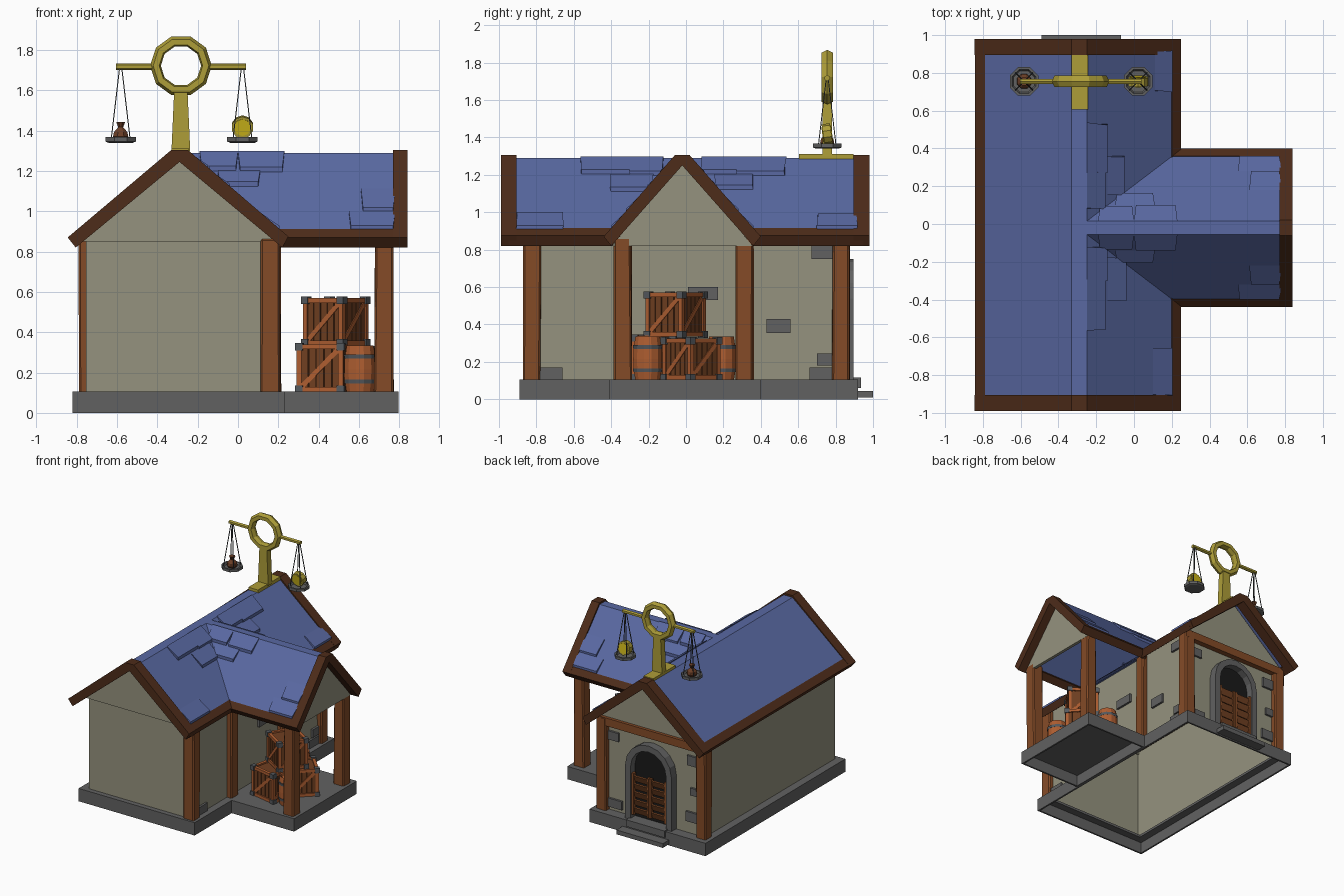
import bpy, bmesh, random
from math import sin, cos, pi, radians
from mathutils import Matrix, Vector

if "Cube" in bpy.data.objects:
    bpy.data.objects.remove(bpy.data.objects["Cube"])

random.seed(4)

def material(name, rgb):
    m = bpy.data.materials.new(name)
    m.diffuse_color = (*rgb, 1)
    m.use_nodes = True
    m.node_tree.nodes["Principled BSDF"].inputs["Base Color"].default_value = m.diffuse_color
    return m

BLUE = material("roof_blue", (.10, .14, .36))
WALL = material("plaster", (.30, .29, .21))
WOOD = material("post_wood", (.23, .07, .02))
DARK = material("dark_wood", (.075, .025, .01))
GOLD = material("gold", (.42, .34, .04))
COIN = material("bright_gold", (.60, .46, .01))
STONE = material("stone", (.12, .12, .12))
IRON = material("iron", (.09, .10, .11))
CRATE = material("crate_wood", (.42, .11, .03))
PLANK = material("plank_wood", (.16, .05, .015))
BLACK = material("doorway_dark", (.01, .01, .01))
SACK = material("sack_cloth", (.15, .05, .02))

def finish(name, bm, mat, fix=True):
    if fix:
        bmesh.ops.recalc_face_normals(bm, faces=bm.faces)
    me = bpy.data.meshes.new(name)
    bm.to_mesh(me)
    bm.free()
    me.materials.append(mat)
    ob = bpy.data.objects.new(name, me)
    bpy.context.collection.objects.link(ob)
    return ob

def boxes(name, items, mat, base=Matrix()):
    """items: (centre, size) or (centre, size, rotation matrix)"""
    bm = bmesh.new()
    for it in items:
        rot = it[2] if len(it) > 2 else Matrix()
        bmesh.ops.create_cube(bm, size=1, matrix=base @ Matrix.Translation(it[0]) @ rot @ Matrix.Diagonal((*it[1], 1)))
    return finish(name, bm, mat)

def span(x0, x1, y0, y1, z0, z1):
    return ((x0+x1)/2, (y0+y1)/2, (z0+z1)/2), (x1-x0, y1-y0, z1-z0)

def prism(name, pts, axis, a, b, mat):
    """extrude a 2D outline along an axis from a to b"""
    put = {'x': lambda p, t: (t, p[0], p[1]), 'y': lambda p, t: (p[0], t, p[1])}[axis]
    bm = bmesh.new()
    lo = [bm.verts.new(put(p, a)) for p in pts]
    hi = [bm.verts.new(put(p, b)) for p in pts]
    bm.faces.new(lo)
    bm.faces.new(hi[::-1])
    n = len(pts)
    for i in range(n):
        bm.faces.new((lo[i], lo[(i+1) % n], hi[(i+1) % n], hi[i]))
    return finish(name, bm, mat)

def lathe(name, profile, n, mat, loc):
    """profile: (radius, height), capped at both ends"""
    bm = bmesh.new()
    rings = [[bm.verts.new((loc[0]+r*cos(2*pi*(i+.5)/n), loc[1]+r*sin(2*pi*(i+.5)/n), loc[2]+z))
              for i in range(n)] for r, z in profile]
    for p, q in zip(rings, rings[1:]):
        for i in range(n):
            bm.faces.new((p[i], p[(i+1) % n], q[(i+1) % n], q[i]))
    bm.faces.new(rings[0])
    bm.faces.new(rings[-1])
    return finish(name, bm, mat)

def rods(name, pairs, r, n, mat):
    bm = bmesh.new()
    for p, q in pairs:
        p, q = Vector(p), Vector(q)
        rot = (q-p).to_track_quat('Z', 'Y').to_matrix().to_4x4()
        bmesh.ops.create_cone(bm, cap_ends=True, segments=n, radius1=r, radius2=r, depth=(q-p).length,
                              matrix=Matrix.Translation((p+q)/2) @ rot)
    return finish(name, bm, mat)

def solidify(ob, t, offset=-1):
    m = ob.modifiers.new("thickness", 'SOLIDIFY')
    m.thickness, m.offset = t, offset

# Stone footings: hollow underneath; the house one is an open ring
def footing(name, ext, ring):
    bm = bmesh.new()
    c, s = span(*ext, 0, .105)
    bmesh.ops.create_cube(bm, size=1, matrix=Matrix.Translation(c) @ Matrix.Diagonal((*s, 1)))
    bm.normal_update()
    bmesh.ops.delete(bm, geom=[f for f in bm.faces if f.normal.z < -.5], context='FACES_ONLY')
    if ring:
        top = [f for f in bm.faces if f.normal.z > .5]
        bmesh.ops.inset_region(bm, faces=top, thickness=.12)
        bmesh.ops.delete(bm, geom=top, context='FACES_ONLY')
    solidify(finish(name, bm, STONE, fix=False), .02)

footing("house_footing", (-.82, .23, -.89, .92), True)
footing("porch_footing", (.23, .795, -.41, .40), False)
boxes("door_steps", [span(-.49, -.07, .90, 1.0, .01, .045), span(-.46, -.11, .83, .935, .06, .115)], STONE)

# Walls: open shell, plus gable panels
bm = bmesh.new()
c, s = span(-.755, .17, -.85, .83, .1, .87)
bmesh.ops.create_cube(bm, size=1, matrix=Matrix.Translation(c) @ Matrix.Diagonal((*s, 1)))
bm.normal_update()
bmesh.ops.delete(bm, geom=[f for f in bm.faces if abs(f.normal.z) > .5], context='FACES_ONLY')
finish("house_walls", bm, WALL, fix=False)
gable = [(-.80, .85), (.21, .85), (-.27, 1.265), (-.31, 1.265)]
prism("front_gable", gable, 'y', -.865, -.84, WALL)
prism("back_gable", gable, 'y', .82, .85, WALL)
prism("porch_gable", [(-.395, .82), (.355, .82), (0, 1.265), (-.04, 1.265)], 'x', .745, .77, WALL)

# Timber posts and back tie beam
for name, x, y in [("front_corner_post", .16, -.823), ("back_right_post", .16, .83), ("back_left_post", -.745, .83),
                   ("porch_inner_post_front", .165, -.338), ("porch_inner_post_back", .165, .313),
                   ("porch_outer_post_front", .725, -.338), ("porch_outer_post_back", .725, .313)]:
    ob = boxes(name, [((x, y, .48), (.094, .092, .77))], WOOD)
    for v in ob.data.vertices:
        v.co.x += random.uniform(-.004, .004)
        v.co.y += random.uniform(-.004, .004)
    b = ob.modifiers.new("chamfer", 'BEVEL')
    b.width, b.segments = .009, 1
boxes("back_tie_beam", [span(-.78, .2, .81, .875, .80, .865)], WOOD)

# Blue roof: T-shaped surface with valleys
RZ, EZ = 1.29, .90
L, R = -.33, -.25
bm = bmesh.new()
def quad(*pts):
    bm.faces.new([bm.verts.new(p) for p in pts])
quad((-.80, -.92, EZ), (L, -.92, RZ), (L, .92, RZ), (-.80, .92, EZ))
quad((L, -.92, RZ), (R, -.92, RZ), (R, .92, RZ), (L, .92, RZ))
for s in (-1, 1):
    r, e = -.02 + s*.035, -.02 + s*.385
    quad((R, s*.92, RZ), (.21, s*.92, EZ), (.21, e, EZ), (R, r, RZ))
    quad((R, r, RZ), (.21, e, EZ), (.79, e, EZ), (.79, r, RZ))
quad((R, -.055, RZ), (.79, -.055, RZ), (.79, .015, RZ), (R, .015, RZ))
bmesh.ops.remove_doubles(bm, verts=bm.verts, dist=.0005)
bmesh.ops.recalc_face_normals(bm, faces=bm.faces)
if sum(f.normal.z for f in bm.faces) < 0:
    bmesh.ops.reverse_faces(bm, faces=bm.faces)
solidify(finish("blue_roof", bm, BLUE, fix=False), .025)
bm = bmesh.new()
quad((R, -.055, RZ-.02), (.2, -.40, EZ-.02), (.2, .36, EZ-.02), (R, .015, RZ-.02))
finish("inner_roof_panel", bm, BLUE)

# Raised roof tiles: one thick lower edge each
def main_z(x, y): return RZ - (x-R)*(RZ-EZ)/(.21-R)
def wing_z(x, y): return RZ - (abs(y+.02)-.035)*(RZ-EZ)/.35
def tile(name, corners, height):
    """corners: two upper then two lower (x, y)"""
    bm = bmesh.new()
    lo = [bm.verts.new((x, y, height(x, y)-.01)) for x, y in corners]
    hi = []
    for i, (x, y) in enumerate(corners):
        j = random.uniform(-.008, .008)
        hi.append(bm.verts.new((x, y+(j if height is main_z else 0), height(x, y)+(.008 if i < 2 else .024))))
    bm.faces.new(lo)
    bm.faces.new(hi)
    for i in range(4):
        bm.faces.new((lo[i], lo[(i+1) % 4], hi[(i+1) % 4], hi[i]))
    finish(name, bm, BLUE)

for x0, x1, y0, y1 in [(R, -.14, .27, .53), (R, -.15, .08, .27), (R, -.14, -.30, -.12), (R, -.15, -.56, -.30),
                       (-.14, -.05, .16, .36), (-.14, -.04, -.40, -.18), (.11, .205, .70, .91), (.10, .205, -.91, -.66)]:
    tile("house_roof_tile", [(x0, y0), (x0, y1), (x1, y1), (x1, y0)], main_z)
for s in (-1, 1):
    for x0, x1, d0, d1 in [(-.19, 0, .035, .115), (0, .23, .035, .12), (-.10, .11, .12, .185),
                           (.55, .78, .30, .38), (.61, .78, .20, .30)]:
        y0, y1 = -.02+s*d0, -.02+s*d1
        tile("porch_roof_tile", [(x0, y0), (x1, y0), (x1-.01, y1), (x0+.01, y1)], wing_z)

# Dark verge and eave timbers
verge = [(-.845, .87), (-.33, 1.305), (-.25, 1.305), (.25, .875), (.22, .82), (-.29, 1.245), (-.805, .82)]
prism("front_verge", verge, 'y', -.99, -.905, DARK)
prism("back_verge", verge, 'y', .895, .98, DARK)
prism("porch_verge", [(-.44, .87), (-.06, 1.305), (.02, 1.305), (.40, .87), (.36, .82), (-.02, 1.25), (-.40, .82)],
      'x', .77, .84, DARK)
prism("left_eave", [(-.79, .912), (-.842, .87), (-.805, .82), (-.755, .865)], 'y', -.95, .95, DARK)
right = [(.2, .915), (.248, .875), (.222, .82), (.17, .865)]
prism("right_eave_front", right, 'y', -.95, -.39, DARK)
prism("right_eave_back", right, 'y', .35, .95, DARK)
eave = [(.38, .912), (.42, .87), (.38, .82), (.34, .865)]
for s, n in ((-1, "front"), (1, "back")):
    prism("porch_eave_" + n, [(-.02+s*y, z) for y, z in eave], 'x', .19, .80, DARK)

# Arched doorway on the back
def arch(w, top):
    return [(-.285+w, .1)] + [(-.285+w*cos(pi*i/8), top+w*sin(pi*i/8)) for i in range(9)] + [(-.285-w, .1)]
prism("door_arch", arch(.21, .54) + arch(.16, .54)[::-1], 'y', .82, .895, STONE)
prism("doorway_dark", arch(.165, .54), 'y', .825, .836, BLACK)
slats, stiles = [], []
for s in (-1, 1):
    cx = -.285 + s*.079
    stiles += [((cx+d, .872, .315), (.018, .028, .34-.02*(d*s < 0))) for d in (-.068, .068)]
    slats += [((cx, .87, .18+i*.065), (.125, .014, .052), Matrix.Rotation(radians(-18), 4, 'X')) for i in range(5)]
boxes("swing_door_slats", slats, PLANK)
boxes("swing_door_stiles", stiles, WOOD)

# Stones set into the walls
boxes("right_wall_stones", [span(.15, .187, *e) for e in
      [(.67, .79, .75, .82), (.43, .56, .355, .43), (.01, .17, .53, .60), (.70, .79, .18, .245),
       (.66, .79, .1, .17), (-.79, -.66, .1, .17)]], STONE)
boxes("back_wall_stones", [span(x0, x1, .81, .847, z0, z1) for x0, x1, z0, z1 in
      [(.02, .12, .68, .75), (-.01, .12, .13, .2), (-.71, -.6, .66, .74), (-.71, -.63, .42, .48), (-.71, -.59, .2, .28)]], STONE)

# Crates: planks, frame, braces and iron corners
def crate(name, x, y, z, s, deg):
    base = Matrix.Translation((x, y, z+s/2)) @ Matrix.Rotation(radians(deg), 4, 'Z')
    h, t = s/2-.012, .024
    planks, frame = [((0, 0, 0), (s*.84, s*.84, s*.9))], []
    for k in range(4):
        q = Matrix.Rotation(k*pi/2, 4, 'Z')
        for i in range(5):
            planks.append((q @ Vector(((i-2)*s*.17, -s*.43, 0)), (s*.15, .014, s*.9), q))
        frame += [(q @ Vector((h, -h, 0)), (t, t, s))]
        frame += [(q @ Vector((0, -h, d)), (s, t, t), q) for d in (-h, h)]
        frame.append((q @ Vector((0, -s*.455, 0)), (s*1.15, .012, .024), q @ Matrix.Rotation(-pi/4, 4, 'Y')))
    boxes(name + "_planks", planks, PLANK, base)
    boxes(name + "_frame", frame, CRATE, base)
    boxes(name + "_corners", [((a*h, b*h, c*h), (.038,)*3) for a in (-1, 1) for b in (-1, 1) for c in (-1, 1)], IRON, base)

crate("front_crate", .43, -.15, .105, .235, -12)
crate("back_crate", .56, .03, .105, .22, 43)
crate("top_crate", .485, -.055, .335, .235, -33)

# Barrels
for n, x, y in (("front_barrel", .605, -.205), ("back_barrel", .43, .19)):
    lathe(n, [(.055, .215), (.06, .23), (.068, .235), (.078, .17), (.08, .115), (.078, .06), (.068, 0)], 12, CRATE, (x, y, .10))
    for z in (.045, .17):
        lathe(n + "_hoop", [(.079, z), (.082, z+.02)], 12, IRON, (x, y, .10))

# Golden balance on the ridge
SX, SY, SZ = -.283, .755, 1.722
boxes("balance_foot", [span(-.33, -.243, .605, .895, 1.28, 1.312)], GOLD)
prism("balance_post", [(-.33, 1.3), (-.237, 1.3), (-.25, 1.59), (-.317, 1.59)], 'y', SY-.026, SY+.026, GOLD)
bm = bmesh.new()
N = 10
rings = [[bm.verts.new((SX+r*cos(2*pi*i/N), SY+y, SZ+r*sin(2*pi*i/N))) for i in range(N)]
         for r, y in ((.138, -.03), (.153, 0), (.138, .03), (.108, .03), (.1, 0), (.108, -.03))]
for p, q in zip(rings, rings[1:] + rings[:1]):
    for i in range(N):
        bm.faces.new((p[i], p[(i+1) % N], q[(i+1) % N], q[i]))
finish("balance_ring", bm, GOLD)
rods("balance_arms", [((-.604, SY, 1.717), (SX-.13, SY, 1.717)), ((SX+.13, SY, 1.717), (.04, SY, 1.717))], .016, 6, GOLD)
for n, x in (("left", -.582), ("right", .022)):
    lathe(n + "_pan", [(.066, 0), (.082, .006), (.082, .028), (.068, .028), (.06, .014)], 8, STONE, (x, SY, 1.34))
    rods(n + "_pan_cords", [((x+.066*cos(a), SY+.066*sin(a), 1.36), (x+.008*cos(a), SY+.008*sin(a), 1.71))
                            for a in (pi/4, 3*pi/4, 5*pi/4, 7*pi/4)], .0035, 4, IRON)

# Sack and coin on the pans
lathe("money_sack", [(.032, 0), (.041, .015), (.036, .038), (.013, .062), (.024, .088)], 8, SACK, (-.582, SY, 1.355))
rods("coin_rim", [((.022, SY-.022, 1.415), (.022, SY+.022, 1.422))], .055, 10, GOLD)
rods("coin_face", [((.022, SY-.026, 1.415), (.022, SY+.026, 1.422))], .042, 10, COIN)
